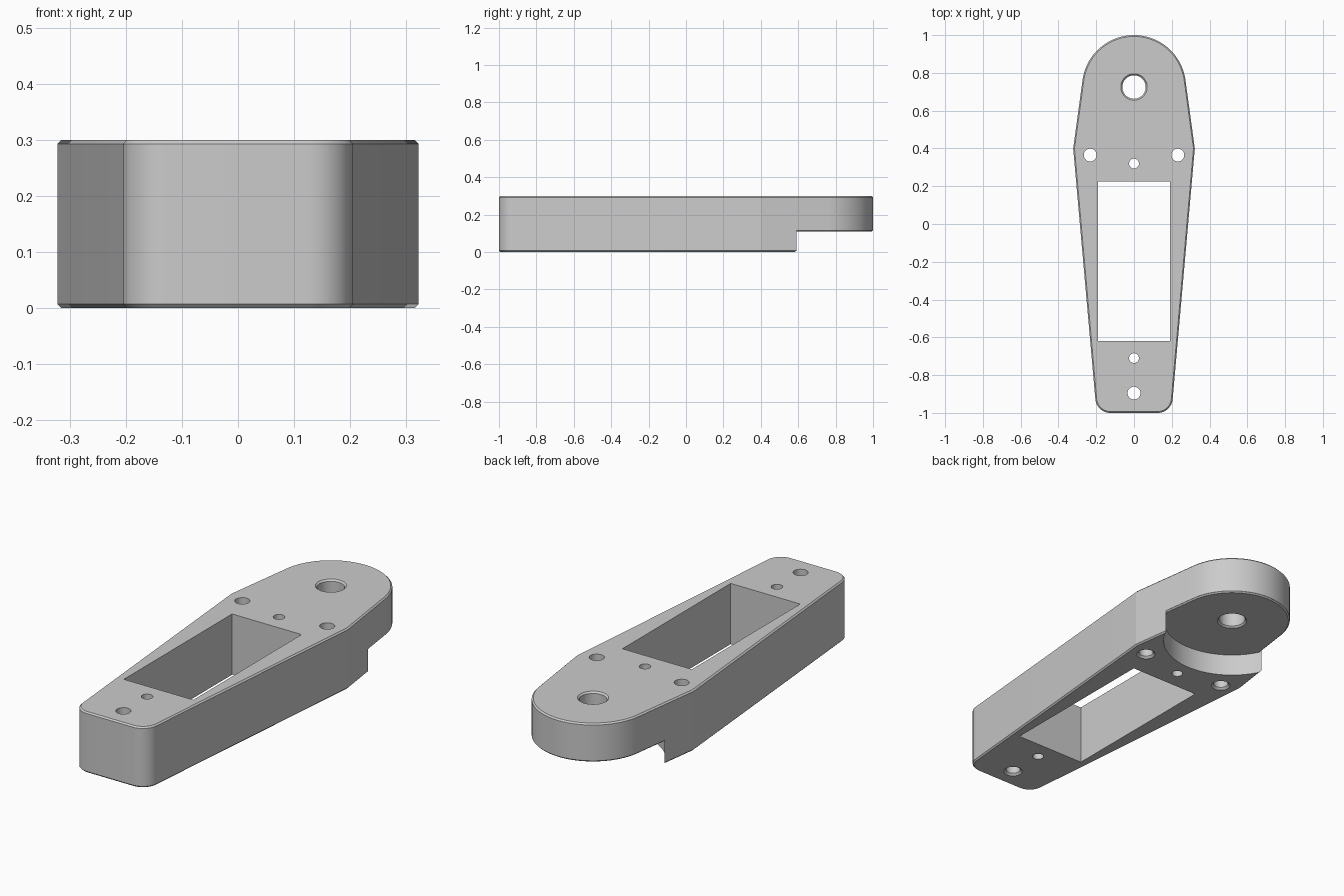
import bpy, bmesh
from math import sin, cos, radians, pi

cube = bpy.data.objects.get("Cube")
if cube:
    bpy.data.objects.remove(cube, do_unlink=True)

HEIGHT, STEP, CHAMFER = 0.30, 0.11, 0.007
PIVOT_Y = 0.725

grey = bpy.data.materials.new("plain grey")
grey.use_nodes = True
grey.diffuse_color = (0.6, 0.6, 0.6, 1)
grey.node_tree.nodes["Principled BSDF"].inputs["Base Color"].default_value = grey.diffuse_color


def finish(name, bm):
    bmesh.ops.recalc_face_normals(bm, faces=bm.faces)
    mesh = bpy.data.meshes.new(name)
    bm.to_mesh(mesh)
    bm.free()
    mesh.materials.append(grey)
    obj = bpy.data.objects.new(name, mesh)
    bpy.context.collection.objects.link(obj)
    return obj


def skin(bm, rings):
    """Join equal rings of points into a closed solid."""
    rows = [[bm.verts.new(p) for p in ring] for ring in rings]
    n = len(rows[0])
    for a, b in zip(rows, rows[1:]):
        for i in range(n):
            j = (i + 1) % n
            bm.faces.new((a[i], a[j], b[j], b[i]))
    bm.faces.new(rows[0][::-1])
    bm.faces.new(rows[-1])


def lathe(bm, x, y, profile, sides=48):
    skin(bm, [[(x + r * cos(2 * pi * i / sides), y + r * sin(2 * pi * i / sides), z)
               for i in range(sides)] for r, z in profile])


def arc(cx, cy, r, start, end, steps):
    return [(cx + r * cos(radians(start + (end - start) * i / steps)),
             cy + r * sin(radians(start + (end - start) * i / steps)))
            for i in range(steps + 1)]


def apply_modifier(obj, kind, **settings):
    mod = obj.modifiers.new(kind.title(), kind)
    for key, value in settings.items():
        setattr(mod, key, value)
    bpy.context.view_layer.objects.active = obj
    bpy.ops.object.modifier_apply(modifier=mod.name)


def cut(obj, cutter):
    apply_modifier(obj, 'BOOLEAN', object=cutter, operation='DIFFERENCE', solver='EXACT')
    bpy.data.objects.remove(cutter, do_unlink=True)


def slab(name, bottom, top):
    """Tapered arm outline, rounded at both ends, with chamfered rims."""
    right = arc(0.125, -0.92, 0.08, -90, -5, 12) + [(0.322, 0.40)]
    left = [(-x, y) for x, y in reversed(right)]
    outline = right + arc(0, PIVOT_Y, 0.275, 7.5, 172.5, 48) + left
    bm = bmesh.new()
    skin(bm, [[(x, y, z) for x, y in outline] for z in (bottom, top)])
    obj = finish(name, bm)
    apply_modifier(obj, 'BEVEL', width=CHAMFER, segments=1,
                   limit_method='ANGLE', angle_limit=radians(60))
    return obj


# Arm body
body = slab("arm_body", 0, HEIGHT)

# Round recess under the wide end, keeping a chamfered rim on the raised disc
bm = bmesh.new()
lathe(bm, 0, PIVOT_Y, [(0.325, -0.1), (0.325, STEP + CHAMFER - 0.0005)], 96)
recess = finish("recess_cutter", bm)
cut(recess, slab("raised_end", STEP, HEIGHT + 0.1))
cut(body, recess)

# Rectangular window
bm = bmesh.new()
window = [(-0.19, -0.62), (0.19, -0.62), (0.19, 0.225), (-0.19, 0.225)]
skin(bm, [[(x, y, z) for x, y in window] for z in (-0.1, 0.4)])
cut(body, finish("window_cutter", bm))

# Holes: chamfered pivot, plain pilots, mounting holes countersunk below
bm = bmesh.new()
r, c = 0.062, 0.008
lathe(bm, 0, PIVOT_Y, [(r + c, -0.1), (r + c, STEP), (r, STEP + c),
                       (r, HEIGHT - c), (r + c, HEIGHT), (r + c, 0.4)])
for y in (0.32, -0.71):
    lathe(bm, 0, y, [(0.026, -0.1), (0.026, 0.4)])
r, c = 0.034, 0.01
for x, y in ((0, -0.895), (0.232, 0.365), (-0.232, 0.365)):
    lathe(bm, x, y, [(r + c, -0.1), (r + c, 0), (r, c), (r, 0.4)])
cut(body, finish("hole_cutter", bm))

# Smooth curved walls, crisp rims and corners
bpy.ops.object.select_all(action='DESELECT')
body.select_set(True)
bpy.context.view_layer.objects.active = body
bpy.ops.object.shade_smooth_by_angle(angle=radians(10))
